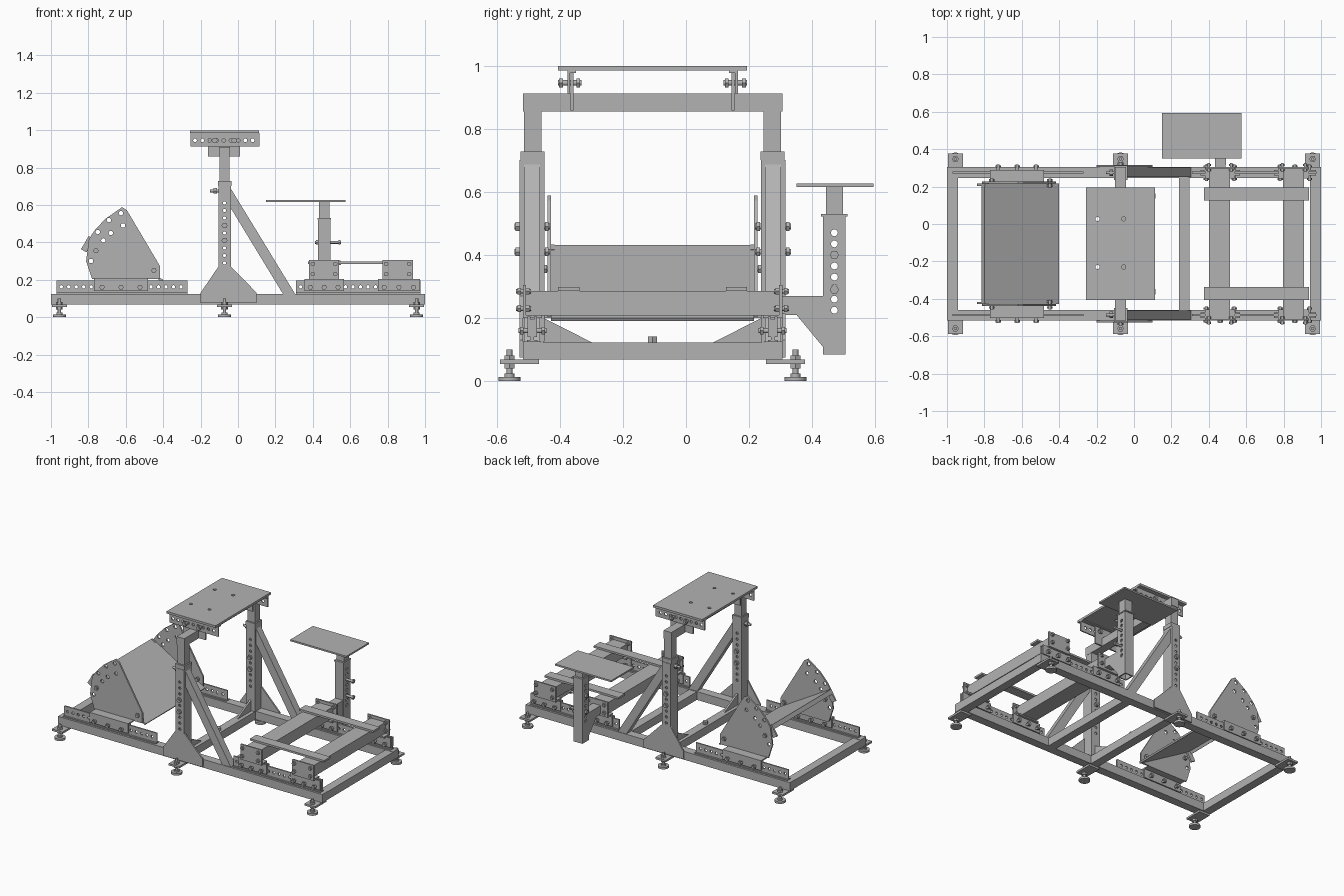
import bpy, math
from mathutils import Matrix, Vector

if "Cube" in bpy.data.objects:
    bpy.data.objects.remove(bpy.data.objects["Cube"])

STEEL = (0.45, 0.45, 0.45, 1)
steel = bpy.data.materials.new("grey steel")
steel.use_nodes = True
steel.diffuse_color = STEEL
steel.node_tree.nodes["Principled BSDF"].inputs["Base Color"].default_value = STEEL

C = -0.106      # y of the frame's centre line
PX = -0.072     # x of the main posts
AXES = {"x": Matrix(((0, 0, 1), (1, 0, 0), (0, 1, 0))),
        "y": Matrix(((1, 0, 0), (0, 0, -1), (0, 1, 0))),
        "z": Matrix.Identity(3)}


def add(name, mesh):
    mesh.materials.clear()
    mesh.materials.append(steel)
    ob = bpy.data.objects.new(name, mesh)
    bpy.context.collection.objects.link(ob)
    return ob


def circle(cx, cy, r, n):
    return [(cx + r * math.cos(2 * math.pi * i / n),
             cy + r * math.sin(2 * math.pi * i / n)) for i in range(n)]


def plate(name, axis, outline, a, b, holes=(), r=0.012):
    """Flat outline with round holes, extruded along an axis from a to b."""
    cu = bpy.data.curves.new(name, "CURVE")
    cu.dimensions = "2D"
    cu.fill_mode = "BOTH"
    cu.extrude = abs(b - a) / 2
    for ring in [outline] + [circle(x, y, r, 12) for x, y in holes]:
        sp = cu.splines.new("POLY")
        sp.points.add(len(ring) - 1)
        for p, (x, y) in zip(sp.points, ring):
            p.co = (x, y, 0, 1)
        sp.use_cyclic_u = True
    tmp = bpy.data.objects.new(name + "_outline", cu)
    mesh = bpy.data.meshes.new_from_object(tmp)
    bpy.data.objects.remove(tmp)
    bpy.data.curves.remove(cu)
    move = Vector([(a + b) / 2 if k == axis else 0 for k in "xyz"])
    mesh.transform(Matrix.Translation(move) @ AXES[axis].to_4x4())
    for f in mesh.polygons:
        f.use_smooth = False
    return add(name, mesh)


def rect(x0, x1, y0, y1):
    return [(x0, y0), (x1, y0), (x1, y1), (x0, y1)]


def box(name, x0, x1, y0, y1, z0, z1):
    y0, y1 = sorted((y0, y1))
    return plate(name, "z", rect(x0, x1, y0, y1), z0, z1)


def rod(name, axis, at, r, a, b, sides=16):
    """Cylinder or hexagon along an axis, centred on the other two coordinates."""
    ob = plate(name, axis, circle(at[0], at[1], r, sides), a, b)
    for f in ob.data.polygons:
        f.use_smooth = sides > 6 and abs(f.normal["xyz".index(axis)]) < 0.5


def bolt(name, axis, at, a, b, r=0.008):
    a, b = sorted((a, b))
    rod(name + "_shank", axis, at, r, a, b, 12)
    rod(name + "_head", axis, at, r * 1.8, a + 0.004, a + 0.016, 6)
    rod(name + "_nut", axis, at, r * 1.8, b - 0.016, b - 0.004, 6)


def tube(name, x0, x1, y0, y1, z0, z1, drilled, holes):
    """Square tube with rows of holes through the pair of walls facing one axis."""
    t = 0.008
    if drilled == "y":
        pts = [(PX, z) for z in holes]
        for y in (y0, y1 - t):
            plate(name + "_drilled_wall", "y", rect(x0, x1, z0, z1), y, y + t, pts, 0.009)
        for x in (x0, x1 - t):
            box(name + "_side_wall", x, x + t, y0 + t, y1 - t, z0, z1)
    else:
        pts = [((y0 + y1) / 2, z) for z in holes]
        for x in (x0, x1 - t):
            plate(name + "_drilled_wall", "x", rect(y0, y1, z0, z1), x, x + t, pts, 0.011)
        for y in (y0, y1 - t):
            box(name + "_side_wall", x0 + t, x1 - t, y, y + t, z0, z1)


# Base cross members
for x in (-1.0, PX - 0.028, 0.24, 0.942):
    box("base_cross_member", x, x + 0.058, C - 0.353, C + 0.353, 0.068, 0.123)
rod("centre_nub", "z", (PX, C), 0.017, 0.12, 0.142, 6)

# Everything that repeats on the front and rear long sides
for s in (-1, 1):
    def Y(h):
        return C + s * h

    def side_plate(name, outline, h0, h1, holes=(), r=0.012):
        plate(name, "y", outline, Y(h0), Y(h1), holes, r)

    box("base_rail", -1, 1, Y(0.353), Y(0.411), 0.068, 0.125)

    # Levelling feet
    for x in (-0.955, PX, 0.955):
        fy = Y(0.453)
        box("foot_tab", x - 0.04, x + 0.04, Y(0.36), Y(0.483), 0.055, 0.068)
        rod("foot_pad", "z", (x, fy), 0.035, 0, 0.014, 24)
        rod("foot_collar", "z", (x, fy), 0.016, 0.014, 0.024)
        rod("foot_stem", "z", (x, fy), 0.009, 0.01, 0.1, 12)
        for z in (0.04, 0.068):
            rod("foot_nut", "z", (x, fy), 0.018, z, z + 0.014, 6)

    # Main post, telescoping tube, strut and gussets
    y0, y1 = sorted((Y(0.343), Y(0.421)))
    tube("main_post", PX - 0.033, PX + 0.034, y0, y1, 0.125, 0.7, "y",
         [0.29 + 0.04 * i for i in range(9)])
    box("inner_post", PX - 0.028, PX + 0.027, Y(0.352), Y(0.407), 0.63, 0.86)
    box("post_collar", PX - 0.036, PX + 0.036, Y(0.342), Y(0.418), 0.7, 0.728)
    rod("post_knob_shaft", "x", (Y(0.38), 0.675), 0.008, -0.15, -0.1, 12)
    rod("post_knob_nut", "x", (Y(0.38), 0.675), 0.017, -0.13, -0.112, 6)
    for z in (0.41, 0.49):
        bolt("post_pin", "y", (PX, z), Y(0.325), Y(0.438), 0.009)
    side_plate("diagonal_strut", [(-0.04, 0.585), (0.24, 0.125), (0.305, 0.125), (-0.04, 0.69)],
               0.357, 0.407)
    side_plate("post_foot_plate", [(-0.2, 0.075), (0.1, 0.075), (0.1, 0.13), (-0.037, 0.27),
                                   (-0.105, 0.27), (-0.2, 0.13)], 0.411, 0.421)
    plate("corner_gusset", "x", [(Y(0.345), 0.2), (Y(0.345), 0.122), (Y(0.19), 0.122)],
          PX - 0.006, PX + 0.006)

    # Drilled slide angles on the rails
    for x0, x1 in ((-0.97, -0.27), (0.31, 0.975)):
        row = [(x0 + 0.025 + 0.04 * i, 0.162) for i in range(int((x1 - x0) / 0.04))]
        side_plate("slide_angle", rect(x0, x1, 0.125, 0.195), 0.376, 0.386, row, 0.009)
        box("slide_angle_foot", x0, x1, Y(0.365), Y(0.398), 0.125, 0.131)

    # Clamps on the slide angles
    for x0, x1 in ((-0.77, -0.48), (0.355, 0.567), (0.748, 0.972)):
        for h in (0.366, 0.386):
            side_plate("slide_clamp", rect(x0, x1, 0.14, 0.205), h, h + 0.01)
        for k in (0.15, 0.5, 0.85):
            bolt("clamp_bolt", "y", (x0 + k * (x1 - x0), 0.16), Y(0.336), Y(0.424))

    # Pedal side plate
    box("pedal_bracket_foot", -0.77, -0.48, Y(0.322), Y(0.396), 0.2, 0.208)
    side_plate("pedal_side_plate",
               [(-0.62, 0.588), (-0.594, 0.572), (-0.417, 0.273), (-0.417, 0.203), (-0.78, 0.203),
                (-0.812, 0.3), (-0.797, 0.417), (-0.77, 0.46), (-0.711, 0.524)], 0.322, 0.333,
               [(-0.626, 0.556), (-0.69, 0.519), (-0.75, 0.455), (-0.615, 0.49), (-0.68, 0.45),
                (-0.72, 0.41), (-0.786, 0.3)])
    side_plate("pedal_tab", [(-0.84, 0.363), (-0.797, 0.433), (-0.77, 0.417), (-0.81, 0.347)],
               0.31, 0.322)
    for x, z in ((-0.45, 0.25), (-0.76, 0.355)):
        bolt("pedal_bolt", "y", (x, z), Y(0.3), Y(0.35))

    # Seat brackets at the ends of the seat beams
    for x0, x1 in ((0.38, 0.54), (0.772, 0.935)):
        corners = [(x, z) for x in (x0 + 0.02, x1 - 0.02) for z in (0.23, 0.285)]
        side_plate("seat_bracket", rect(x0, x1, 0.205, 0.305), 0.401, 0.411)
        box("seat_bracket_foot", x0, x1, Y(0.35), Y(0.411), 0.2, 0.21)
        for at in corners:
            bolt("seat_bracket_bolt", "y", at, Y(0.385), Y(0.432), 0.007)

    # Seat slat
    box("seat_slat", 0.375, 0.935, Y(0.232), Y(0.3), 0.285, 0.298)

    # Brackets under the top plate
    row = [(-0.23 + 0.0385 * i, 0.945) for i in range(9)]
    side_plate("top_plate_angle", rect(-0.255, 0.115, 0.912, 0.985), 0.262, 0.27, row, 0.01)
    box("top_plate_flange", -0.255, 0.115, Y(0.242), Y(0.27), 0.977, 0.985)
    side_plate("top_beam_bracket", rect(-0.16, 0.01, 0.858, 0.98), 0.25, 0.26)
    for x in (-0.125, -0.02):
        bolt("top_bracket_bolt", "y", (x, 0.945), Y(0.225), Y(0.3), 0.009)

# Top beam and drilled wheel plate
box("top_beam", PX - 0.03, PX + 0.028, C - 0.411, C + 0.411, 0.855, 0.911)
plate("top_plate", "z", rect(-0.257, 0.113, -0.405, 0.194), 0.984, 0.999,
      [(x, y) for x in (-0.195, -0.055) for y in (-0.23, 0.027)], 0.011)

# Sloped pedal tray with a folded upper lip
plate("pedal_tray", "y", [(-0.8, 0.432), (-0.4, 0.2), (-0.406, 0.19), (-0.797, 0.417),
                          (-0.807, 0.4), (-0.815, 0.406)], C - 0.322, C + 0.322)

# Seat beams
for x in (0.4, 0.797):
    box("seat_beam", x, x + 0.112, C - 0.401, C + 0.401, 0.208, 0.285)

# Side table on a telescoping post
TX, TY = 0.462, 0.47
tube("table_post", TX - 0.033, TX + 0.033, TY - 0.036, TY + 0.036, 0.085, 0.525, "x",
     [0.225 + 0.035 * i for i in range(8)])
box("table_inner_post", TX - 0.028, TX + 0.028, TY - 0.027, TY + 0.027, 0.48, 0.616)
box("table_post_collar", TX - 0.036, TX + 0.036, TY - 0.042, TY + 0.042, 0.522, 0.53)
box("side_table", 0.15, 0.575, 0.35, 0.594, 0.615, 0.626)
box("table_arm", TX - 0.028, TX + 0.028, 0.3, 0.437, 0.213, 0.27)
for x in (TX - 0.03, TX + 0.022):
    plate("table_arm_gusset", "x", [(0.315, 0.21), (0.35, 0.21), (0.437, 0.105),
                                    (0.437, 0.27), (0.315, 0.27)], x, x + 0.008)
for z in (0.29, 0.4):
    bolt("table_post_pin", "x", (TY, z), TX - 0.05, TX + 0.09, 0.008)
